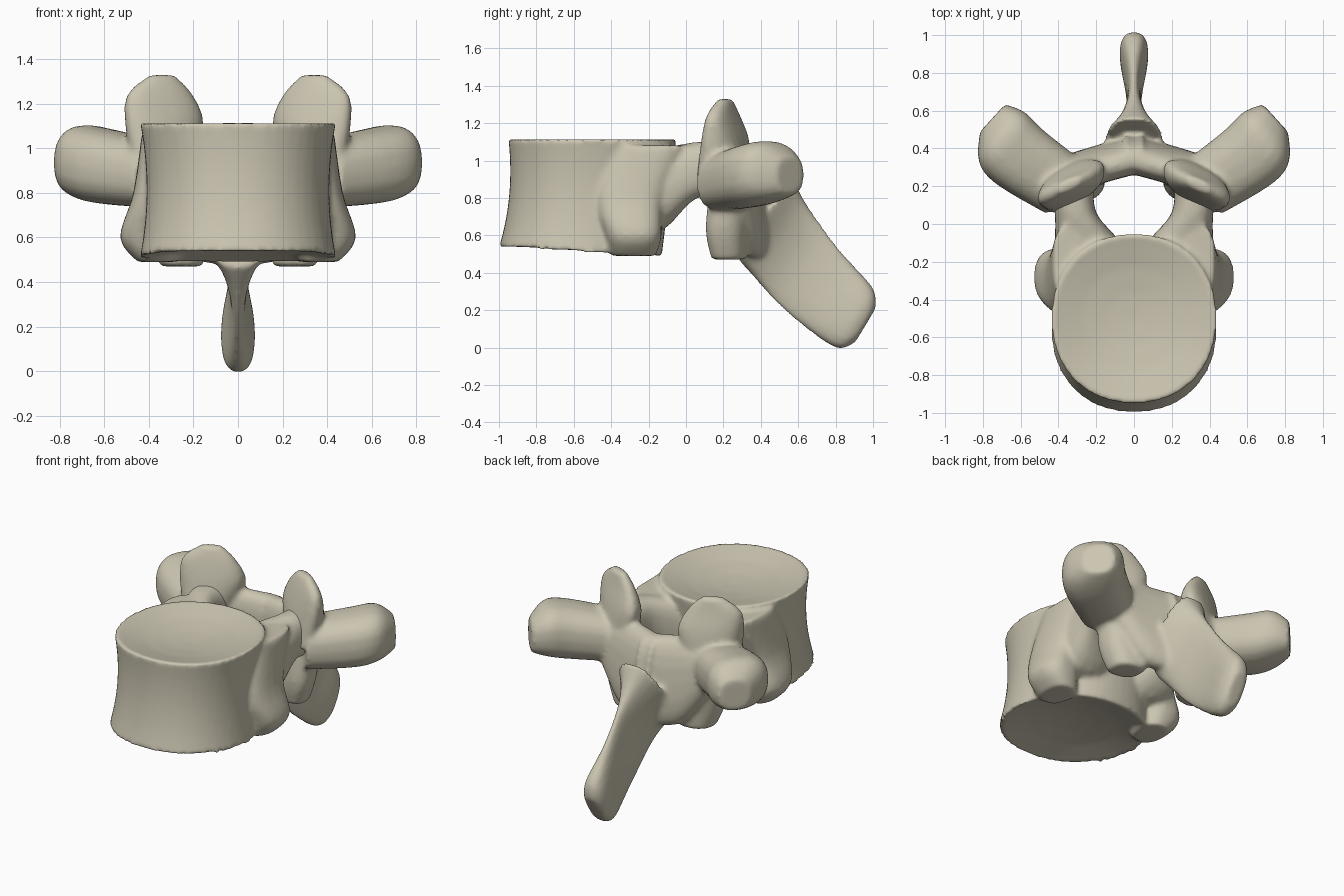
import bpy, bmesh, math
from mathutils import Vector

cube = bpy.data.objects.get("Cube")
if cube:
    bpy.data.objects.remove(cube, do_unlink=True)

bone = bpy.data.materials.new("bone beige")
bone.use_nodes = True
BEIGE = (.6, .56, .44, 1)
bone.diffuse_color = BEIGE
bone.node_tree.nodes["Principled BSDF"].inputs["Base Color"].default_value = BEIGE

ACROSS = Vector((1, 0, 0))
BACK = Vector((0, 1, 0))
UP = Vector((0, 0, 1))


def power(value, exponent):
    return math.copysign(abs(value) ** exponent, value)


def oval(center, side, up, exponent, count):
    """Rounded section around a center, spanned by two half axes."""
    angles = [math.tau * i / count for i in range(count)]
    return [center + side * power(math.cos(a), exponent) + up * power(math.sin(a), exponent)
            for a in angles]


def skin(bm, rings):
    """Bridge equal point rings and cap both ends."""
    loops = [[bm.verts.new(point) for point in ring] for ring in rings]
    for a, b in zip(loops, loops[1:]):
        for i in range(len(a)):
            bm.faces.new((a[i - 1], a[i], b[i], b[i - 1]))
    bm.faces.new(loops[0])
    bm.faces.new(loops[-1])


def smooth_path(stations, steps=4):
    """Curve passing through every station, easing position and size alike."""
    keys = [Vector(s) for s in stations]
    keys = [keys[0], *keys, keys[-1]]
    path = []
    for before, a, b, after in zip(keys, keys[1:], keys[2:], keys[3:]):
        for i in range(steps):
            t = i / steps
            bend = (b - before) * t * (1 - t) ** 2 - (after - a) * t * t * (1 - t)
            path.append(a.lerp(b, t * t * (3 - 2 * t)) + bend / 2)
    return path + [keys[-1]]


def limb(bm, stations, side, up, mirror=True):
    """Loft stations of x, y, z, half size along up, half size along side."""
    rings = [oval(Vector(s[:3]), side.normalized() * s[4], up.normalized() * s[3], .8, 20)
             for s in smooth_path(stations)]
    skin(bm, rings)
    if mirror:
        skin(bm, [[point * Vector((-1, 1, 1)) for point in ring] for ring in rings])


def fuse(name, bm):
    """Turn overlapping parts into one smooth bone surface."""
    bmesh.ops.recalc_face_normals(bm, faces=bm.faces)
    mesh = bpy.data.meshes.new(name)
    bm.to_mesh(mesh)
    bm.free()
    mesh.materials.append(bone)
    mesh.shade_smooth()
    obj = bpy.data.objects.new(name, mesh)
    bpy.context.collection.objects.link(obj)
    remesh = obj.modifiers.new("fuse", 'REMESH')
    remesh.mode = 'VOXEL'
    remesh.voxel_size = .015
    remesh.use_smooth_shade = True
    soften = obj.modifiers.new("soften", 'SMOOTH')
    soften.factor = .5
    soften.iterations = 8


def drum_ring(t, scale=1):
    """Section of the body at height t from base to top; smaller scales sink into a dish."""
    flare = (2 * t - 1) ** 2
    front = -.97 + .05 * t - .03 * flare
    back = -.13 + .08 * t
    width = .41 + .03 * flare
    dish = .07 * (1 - scale ** 2)
    z = .51 + .61 * t + (dish if t == 0 else -dish)
    center = Vector((0, (front + back) / 2, z))
    ring = oval(center, ACROSS * width * scale, BACK * (back - front) / 2 * scale, .93, 48)
    slope = .06 * (1 - t) ** 2
    return [p - UP * slope * (p.y - center.y) for p in ring]


# Vertebral body: waisted drum with a dished plate at each end
body = bmesh.new()
dishes = (.05, .3, .6, .9)
skin(body, [drum_ring(0, s) for s in dishes] + [drum_ring(i / 10) for i in range(11)]
     + [drum_ring(1, s) for s in reversed(dishes)])

# Rib facets: ridges down the rear flanks, flaring out near the base
limb(body, [(.35, -.2, 1.08, .2, .08), (.37, -.3, .8, .18, .1),
            (.4, -.28, .6, .15, .13), (.36, -.28, .49, .12, .09)], ACROSS, BACK)

# Pedicles: broad roots on the body narrowing beside the canal
limb(body, [(.25, -.3, .83, .23, .17), (.24, -.12, .85, .22, .18),
            (.31, .06, .95, .15, .11), (.33, .25, .94, .16, .12)], ACROSS, UP)
fuse("vertebral_body", body)

# Laminae closing the canal at the back
arch = bmesh.new()
limb(arch, [(-.05, .38, .76, .28, .1), (.2, .31, .78, .28, .1), (.38, .24, .88, .17, .12)],
     BACK, UP - BACK * .1)

# Transverse processes: stout arms curving backwards
limb(arch, [(.35, .18, .88, .15, .17), (.6, .35, .92, .17, .19),
            (.7, .46, .94, .16, .18), (.75, .56, .92, .1, .1)], ACROSS - BACK * 1.1, UP)

# Upper joint facets: rounded plates rising behind the pedicles
limb(arch, [(.35, .2, .9, .13, .13), (.33, .21, 1.1, .1, .19),
            (.35, .2, 1.24, .06, .16), (.34, .21, 1.33, .03, .06)], ACROSS - BACK * .4, BACK)

# Lower joint facets
limb(arch, [(.3, .25, .9, .11, .13), (.28, .22, .64, .11, .13), (.25, .23, .47, .09, .1)],
     ACROSS - BACK * .2, BACK)

# Spinous process: thin blade sweeping back and down to a swollen tip
limb(arch, [(0, .42, .7, .27, .16), (0, .5, .58, .25, .08), (0, .6, .45, .24, .04),
            (0, .73, .31, .22, .045), (0, .9, .16, .19, .077), (0, .96, .12, .11, .05)],
     ACROSS, UP + BACK * .6, mirror=False)
fuse("neural_arch", arch)
